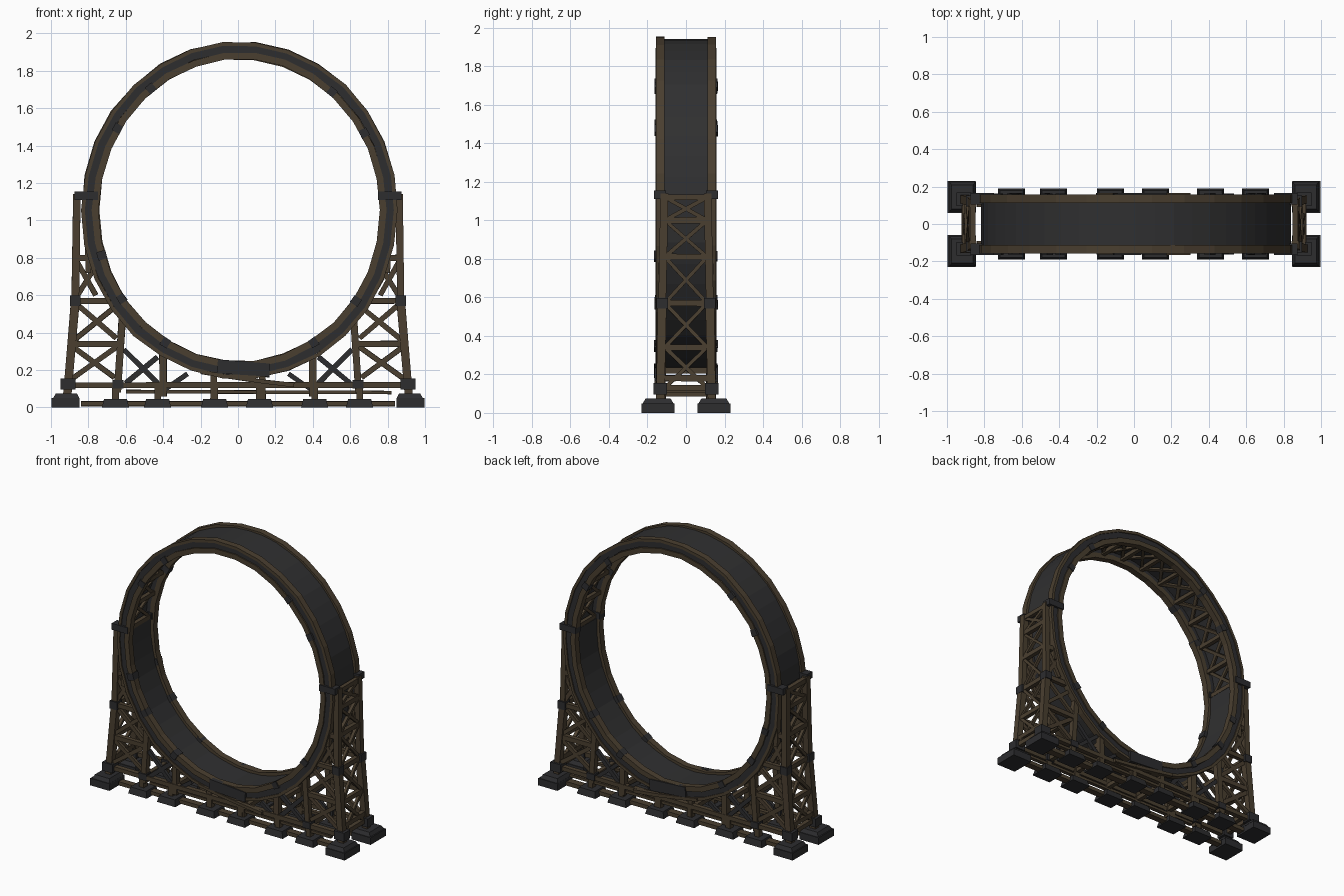
import bpy, bmesh, math, random
from mathutils import Vector

if "Cube" in bpy.data.objects:
    bpy.data.objects.remove(bpy.data.objects["Cube"])
random.seed(4)

def material(name, col):
    m = bpy.data.materials.new(name)
    m.diffuse_color = (*col, 1)
    m.use_nodes = True
    m.node_tree.nodes["Principled BSDF"].inputs["Base Color"].default_value = m.diffuse_color
    return m

WOOD = material("weathered brown wood", (0.068, 0.049, 0.029))
IRON = material("dark iron", (0.026, 0.026, 0.028))
PANEL = material("charcoal panel", (0.029, 0.029, 0.030))
parts = {}

def part(name, mat):
    if name not in parts:
        parts[name] = (bmesh.new(), mat)
    return parts[name][0]

def hexa(bm, c):
    # c: 4 points of one end, then 4 of the other
    v = [bm.verts.new(p) for p in c]
    for f in ((3, 2, 1, 0), (4, 5, 6, 7), (0, 1, 5, 4), (1, 2, 6, 5), (2, 3, 7, 6), (3, 0, 4, 7)):
        bm.faces.new([v[i] for i in f])

def beam(name, mat, p, q, wy=0.04, h=0.04):
    # box between two points; wy is width along y (or x for cross beams)
    p, q = Vector(p), Vector(q)
    d = (q - p).normalized()
    side = Vector((0, 1, 0)) if abs(d.y) < 0.8 else Vector((1, 0, 0))
    up = d.cross(side).normalized()
    side = up.cross(d)
    pts = []
    for e in (p, q):
        k = random.uniform(0.9, 1.08)
        for a, b in ((-1, -1), (1, -1), (1, 1), (-1, 1)):
            pts.append(e + side * a * wy * k / 2 + up * b * h * k / 2)
    hexa(part(name, mat), pts)

def block(name, mat, c, s, taper=1.0):
    pts = []
    for dz, k in ((-0.5, 1), (0.5, taper)):
        for a, b in ((-1, -1), (1, -1), (1, 1), (-1, 1)):
            pts.append((c[0] + a * s[0] * k / 2, c[1] + b * s[1] * k / 2, c[2] + dz * s[2]))
    hexa(part(name, mat), pts)

def rp(deg, t, y):
    # point on the loop: t = distance out from the inner edge
    a = math.radians(deg)
    return Vector((0.008 + (0.752 + t) * math.cos(a), y, 1.055 + (0.808 + t) * math.sin(a)))

def arc(name, mat, a0, a1, n, t0, t1, y0, y1):
    bm = part(name, mat)
    rows = []
    closed = abs(a1 - a0) >= 360
    for i in range(n if closed else n + 1):
        a = a0 + (a1 - a0) * i / n
        j = random.uniform(-0.003, 0.003)
        rows.append([bm.verts.new(rp(a, t + j, y)) for t, y in ((t0, y0), (t1, y0), (t1, y1), (t0, y1))])
    for i in range(n):
        r, s = rows[i], rows[(i + 1) % len(rows)]
        for k in range(4):
            bm.faces.new((r[k], r[(k + 1) % 4], s[(k + 1) % 4], s[k]))
    if not closed:
        bm.faces.new(rows[0][::-1])
        bm.faces.new(rows[-1])

# Loop: wooden rails, iron side strips and the track panels
for s in (-1, 1):
    arc("loop_inner_rail", WOOD, 0, 360, 30, 0.0, 0.036, s * 0.112, s * 0.158)
    arc("loop_side_strip", IRON, 0, 360, 30, 0.034, 0.078, s * 0.115, s * 0.15)
    arc("loop_outer_rail", WOOD, 0, 360, 30, 0.074, 0.094, s * 0.112, s * 0.157)
arc("upper_panel", PANEL, 4, 176, 24, 0.062, 0.078, -0.118, 0.118)
arc("lower_panel", PANEL, 176, 364, 24, 0.018, 0.034, -0.118, 0.118)

# Cross bars and X braces on the inside of the upper half
n = 14
for i in range(n + 1):
    a = 5 + 170 * i / n
    beam("loop_cross_bar", WOOD, rp(a, 0.035, -0.12), rp(a, 0.035, 0.12), 0.028, 0.028)
    if i < n:
        b = a + 170 / n
        beam("loop_brace", WOOD, rp(a, 0.04, -0.11), rp(b, 0.04, 0.11), 0.022, 0.018)
        beam("loop_brace", WOOD, rp(a, 0.045, 0.11), rp(b, 0.045, -0.11), 0.022, 0.018)

# Iron clamps around the rails
for deg in (30, 50, 128, 148, 197, 215, 239, 301, 324):
    for s in (-1, 1):
        beam("loop_clamp", IRON, rp(deg - 1.6, 0.018, s * 0.136), rp(deg + 1.6, 0.018, s * 0.136), 0.056, 0.046)
# Broken iron plate and sagging rail under the loop
for s in (-1, 1):
    beam("bottom_plate", IRON, (-0.11, s * 0.15, 0.22), (0.17, s * 0.15, 0.20), 0.03, 0.075)
    old = None
    for x, z in ((-0.2, 0.19), (-0.05, 0.165), (0.12, 0.14), (0.3, 0.12)):
        if old:
            beam("sagging_rail", WOOD, (old[0], s * 0.15, old[1]), (x, s * 0.15, z), 0.03, 0.022)
        old = (x, z)

# Side towers
def leg_x(z):
    return 0.87 + (0.57 - z) * 0.085 if z < 0.57 else 0.87 - (z - 0.57) * 0.015

def leg_y(z):
    return 0.135 - 0.02 * z

for sx in (-1, 1):
    P = lambda x, y, z: (sx * x, y, z)
    for sy in (-1, 1):
        L = lambda z, dx=0.0: P(leg_x(z) + dx, sy * leg_y(z), z)
        y = sy * 0.125
        # outer leg in two lengths, inner legs and short posts
        beam("tower_leg", WOOD, L(0.07), L(0.57), 0.045, 0.045)
        beam("tower_leg", WOOD, L(0.57), L(1.14), 0.042, 0.04)
        beam("inner_leg", WOOD, P(0.645, y, 0.08), P(0.615, y, 0.53), 0.04, 0.04)
        beam("upper_strut", WOOD, P(0.80, y, 0.72), P(0.81, y, 1.12), 0.035, 0.028)
        beam("short_post", WOOD, P(0.40, y, 0.06), P(0.40, y, 0.28), 0.04, 0.04)
        beam("low_post", WOOD, P(0.13, y, 0.04), P(0.13, y, 0.2), 0.035, 0.035)
        # horizontal rails
        for z, x in ((0.57, 0.66), (0.34, 0.61), (0.80, 0.75)):
            beam("tower_rail", WOOD, L(z), P(x, y, z), 0.03, 0.032)
        # X braces on the front and back
        for za, zb, x in ((0.14, 0.33, 0.64), (0.35, 0.56, 0.63), (0.58, 0.79, 0.74)):
            beam("tower_brace", WOOD, L(za), P(x, sy * 0.12, zb), 0.022, 0.028)
            beam("tower_brace", WOOD if zb < 0.5 else IRON, P(x + 0.02, sy * 0.125, za + 0.02), L(zb), 0.02, 0.028)
        # loose low braces
        beam("low_brace", IRON, P(0.61, y, 0.31), P(0.43, y, 0.13), 0.022, 0.028)
        beam("low_brace", WOOD, P(0.60, y, 0.13), P(0.43, y, 0.27), 0.022, 0.028)
        beam("low_brace", IRON, P(0.40, y, 0.09), P(0.27, y, 0.18), 0.022, 0.025)
        # iron joints
        block("tower_top_joint", IRON, P(0.812, sy * 0.135, 1.133), (0.125, 0.06, 0.045))
        block("tower_mid_joint", IRON, L(0.57), (0.055, 0.06, 0.055))
        block("tower_low_joint", IRON, L(0.125), (0.08, 0.07, 0.06))
        block("inner_joint", IRON, P(0.642, y, 0.125), (0.06, 0.055, 0.045))
        # corner foot
        block("corner_foot", IRON, P(0.922, sy * 0.145, 0.025), (0.15, 0.17, 0.05))
        block("corner_foot", IRON, P(0.918, sy * 0.145, 0.06), (0.145, 0.165, 0.03), 0.78)
    # end face: cross rails and X braces
    levels = (0.13, 0.34, 0.57, 0.81, 1.0, 1.12)
    for z in levels + (0.18,):
        beam("end_rail", WOOD, P(leg_x(z), -leg_y(z), z), P(leg_x(z), leg_y(z), z), 0.03, 0.032)
    for za, zb in zip(levels[:-1], levels[1:]):
        for s in (-1, 1):
            beam("end_brace", WOOD, P(leg_x(za), -s * 0.11, za), P(leg_x(zb), s * 0.11, zb), 0.02, 0.022)
    # cross ties under the loop
    for x, z in ((0.64, 0.12), (0.63, 0.34), (0.40, 0.12), (0.40, 0.22), (0.13, 0.1)):
        beam("cross_tie", WOOD, P(x, -0.13, z), P(x, 0.13, z), 0.03, 0.03)

# Base: long beams and middle feet
for s in (-1, 1):
    beam("base_beam", WOOD, (-0.93, s * 0.13, 0.12), (0.93, s * 0.13, 0.12), 0.035, 0.03)
    beam("lower_base_beam", WOOD, (-0.6, s * 0.12, 0.085), (0.82, s * 0.12, 0.08), 0.03, 0.02)
    beam("ground_sill", WOOD, (-0.84, s * 0.115, 0.02), (0.84, s * 0.115, 0.02), 0.05, 0.028)
    for x in (-0.655, -0.43, -0.125, 0.115, 0.41, 0.65):
        block("middle_foot", IRON, (x, s * 0.125, 0.0225), (0.145, 0.13, 0.045), 0.85)
        block("foot_stub", WOOD, (x, s * 0.125, 0.075), (0.035, 0.04, 0.08))

# Turn the collected geometry into objects
for name, (bm, mat) in parts.items():
    bmesh.ops.recalc_face_normals(bm, faces=bm.faces[:])
    me = bpy.data.meshes.new(name)
    bm.to_mesh(me)
    bm.free()
    me.materials.append(mat)
    bpy.context.collection.objects.link(bpy.data.objects.new(name, me))
